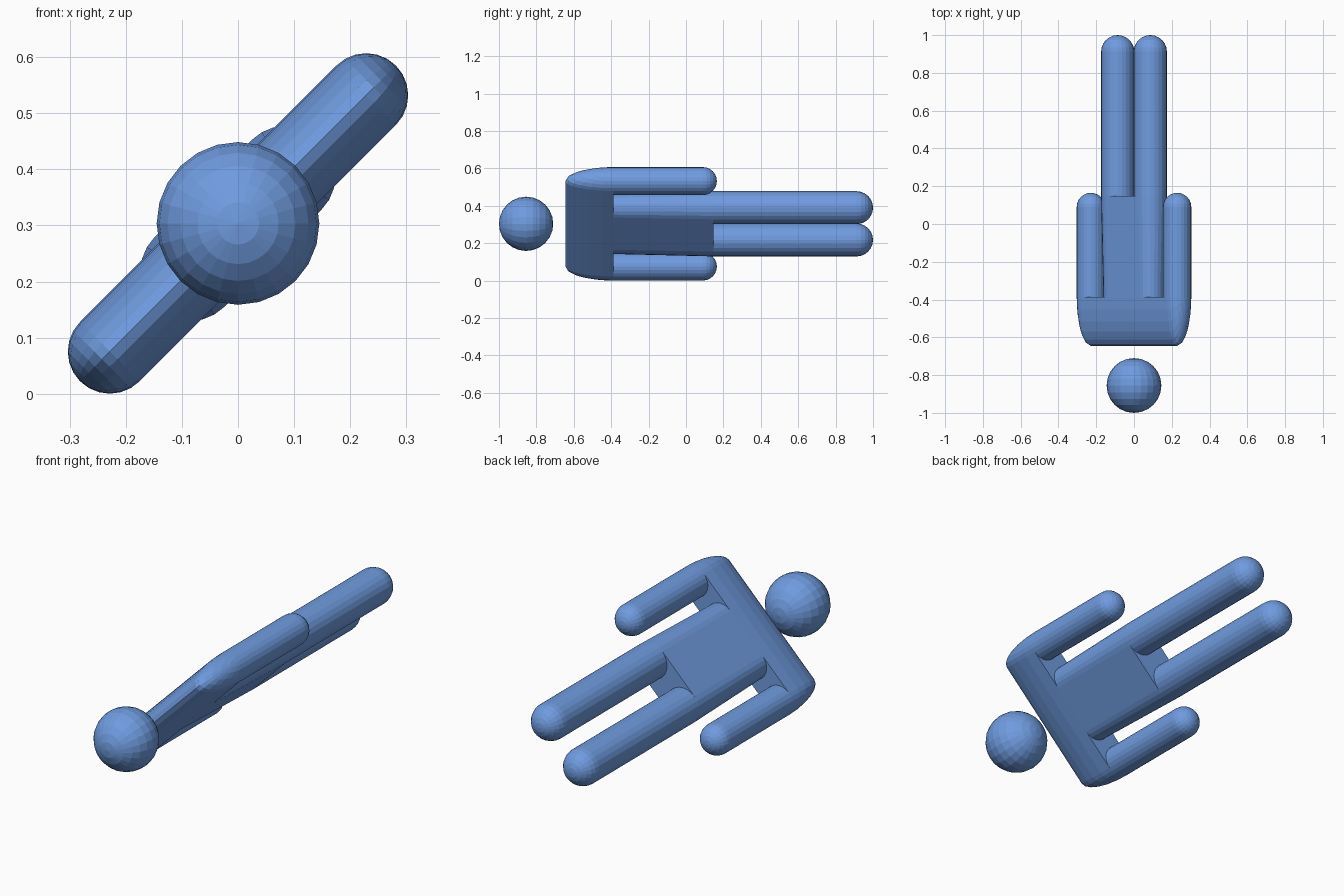
import bpy, bmesh, math
from mathutils import Matrix

if "Cube" in bpy.data.objects:
    bpy.data.objects.remove(bpy.data.objects["Cube"])

SIDES = 24
ZC = 0.3035
# The flat figure lies along y and is rolled 45 degrees about that axis
PLACE = Matrix.Translation((0, 0, ZC)) @ Matrix.Rotation(math.radians(-45), 4, 'Y')

blue = bpy.data.materials.new("blue")
blue.diffuse_color = (0.16, 0.33, 0.74, 1)
blue.use_nodes = True
blue.node_tree.nodes["Principled BSDF"].inputs["Base Color"].default_value = blue.diffuse_color


def finish(name, bm):
    bmesh.ops.remove_doubles(bm, verts=bm.verts[:], dist=1e-5)
    bmesh.ops.recalc_face_normals(bm, faces=bm.faces[:])
    bm.transform(PLACE)
    me = bpy.data.meshes.new(name)
    bm.to_mesh(me)
    bm.free()
    me.materials.append(blue)
    ob = bpy.data.objects.new(name, me)
    bpy.context.collection.objects.link(ob)
    return ob


def loft(offset, half, stations):
    """Skin stadium sections (radius r, straight half-width) along y."""
    bm = bmesh.new()
    rings = []
    for y, r in stations:
        ring = []
        for k, side in enumerate((1, -1)):
            for i in range(SIDES // 2 + 1):
                a = -math.pi / 2 + k * math.pi + 2 * math.pi * i / SIDES
                ring.append(bm.verts.new((offset + side * half + r * math.cos(a),
                                          y, r * math.sin(a))))
        rings.append(ring)
    for a, b in zip(rings, rings[1:]):
        for i in range(len(a)):
            j = (i + 1) % len(a)
            bm.faces.new((a[i], a[j], b[j], b[i]))
    for ring, (y, r) in zip((rings[0], rings[-1]), (stations[0], stations[-1])):
        if r > 1e-6:
            bm.faces.new(ring)
    bmesh.ops.remove_doubles(bm, verts=bm.verts[:], dist=1e-5)
    return bm


def dome(y, r, length, steps=6):
    """Stations of a rounded end that starts at y and shrinks to a point."""
    return [(y + length * math.sin(t * math.pi / 2 / steps),
             r * math.cos(t * math.pi / 2 / steps)) for t in range(steps + 1)]


# Head
bm = bmesh.new()
bmesh.ops.create_uvsphere(bm, u_segments=24, v_segments=12, radius=0.145)
bm.transform(Matrix.Translation((0, -0.855, 0)) @ Matrix.Rotation(math.pi / 2, 4, 'X'))
finish("head", bm)

# Shoulders: a sideways capsule, stretched forward and halved
bm = loft(0, 0, dome(-0.323, 0.075, -0.075)[::-1] + dome(0.323, 0.075, 0.075))
bm.transform(Matrix.Translation((0, -0.387, 0)) @ Matrix.Diagonal((1, 0.258 / 0.075, 1, 1))
             @ Matrix.Rotation(math.pi / 2, 4, 'Z'))
cut = bmesh.ops.bisect_plane(bm, geom=bm.verts[:] + bm.edges[:] + bm.faces[:], dist=1e-4,
                             plane_co=(0, -0.387, 0), plane_no=(0, 1, 0), clear_outer=True)
bmesh.ops.holes_fill(bm, edges=[e for e in bm.edges if e.is_boundary], sides=0)
finish("shoulders", bm)

# Torso widens slightly to the hips
finish("torso", loft(0, 0.122, [(-0.387, 0.075), (0.147, 0.088)]))

# Arms and legs
for label, s in (("right", 1), ("left", -1)):
    finish(label + "_arm", loft(s * 0.323, 0, [(-0.387, 0.075)] + dome(0.09, 0.075, 0.075)))
    finish(label + "_leg", loft(s * 0.122, 0, [(0.147, 0.088)] + dome(0.912, 0.088, 0.088)))
